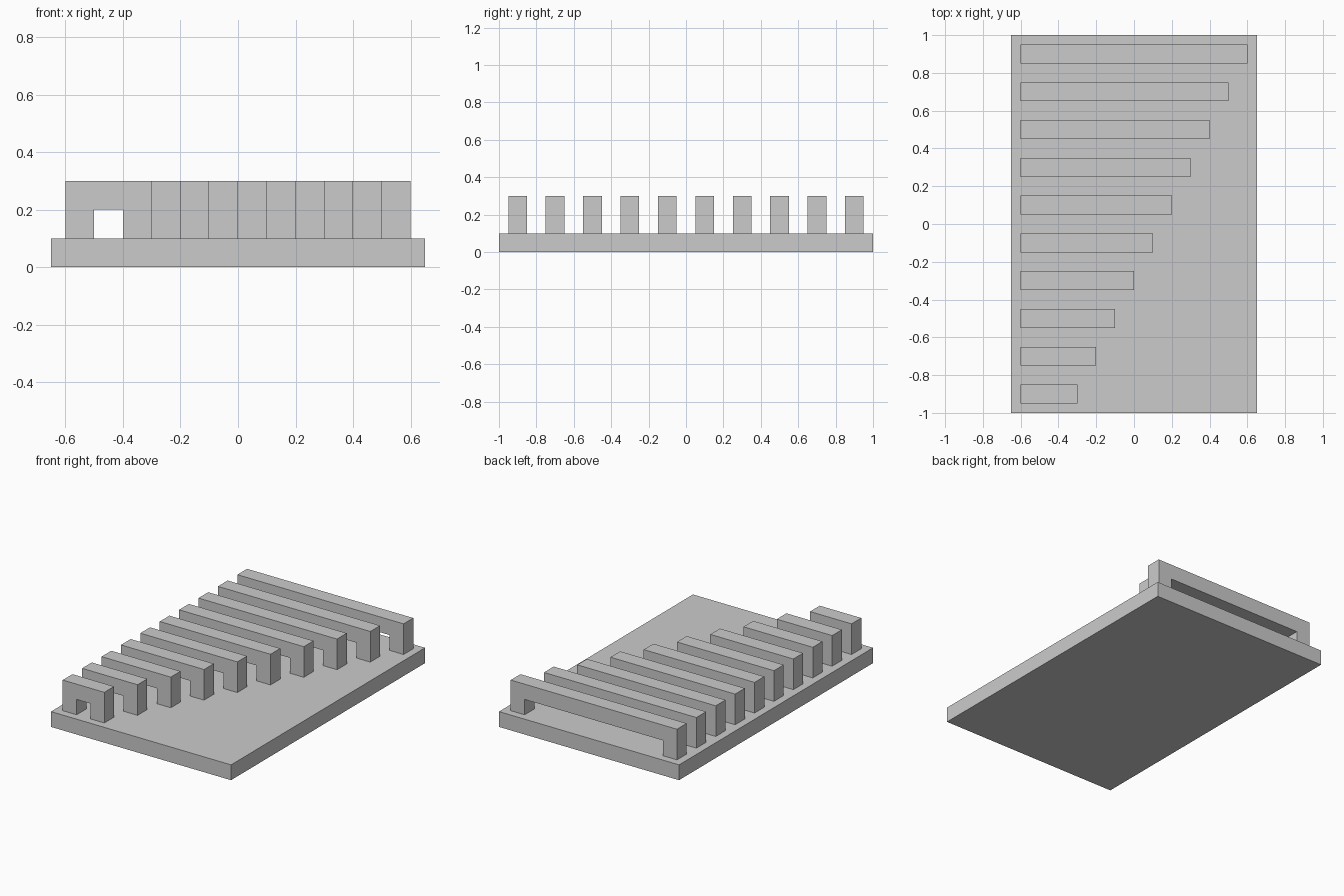
import bpy
import bmesh

default_cube = bpy.data.objects.get("Cube")
if default_cube:
    bpy.data.objects.remove(default_cube, do_unlink=True)

# Single matte grey
grey = bpy.data.materials.new("light_grey")
grey.use_nodes = True
colour = (0.6, 0.6, 0.6, 1)
grey.diffuse_color = colour
grey.node_tree.nodes["Principled BSDF"].inputs["Base Color"].default_value = colour


def extrude_profile(name, profile, y_front, depth):
    """Extrude an XZ outline backwards along y."""
    bm = bmesh.new()
    face = bm.faces.new([bm.verts.new((x, y_front, z)) for x, z in profile])
    result = bmesh.ops.extrude_face_region(bm, geom=[face])
    moved = [v for v in result["geom"] if isinstance(v, bmesh.types.BMVert)]
    bmesh.ops.translate(bm, verts=moved, vec=(0, depth, 0))
    bmesh.ops.recalc_face_normals(bm, faces=bm.faces)
    mesh = bpy.data.meshes.new(name)
    bm.to_mesh(mesh)
    bm.free()
    mesh.materials.append(grey)
    obj = bpy.data.objects.new(name, mesh)
    bpy.context.collection.objects.link(obj)
    return obj


# Base plate
HALF_WIDTH, BASE_TOP = 0.65, 0.1
extrude_profile("base_plate", [(-HALF_WIDTH, 0), (HALF_WIDTH, 0),
                               (HALF_WIDTH, BASE_TOP), (-HALF_WIDTH, BASE_TOP)], -1, 2)

# Row of bridges, each with a longer span than the one in front
LEFT, LEG, BAR_BOTTOM, BAR_TOP = -0.6, 0.1, 0.2, 0.3
for i in range(10):
    right = LEFT + 0.3 + 0.1 * i
    outline = [(LEFT, BASE_TOP), (LEFT + LEG, BASE_TOP),
               (LEFT + LEG, BAR_BOTTOM), (right - LEG, BAR_BOTTOM),
               (right - LEG, BASE_TOP), (right, BASE_TOP),
               (right, BAR_TOP), (LEFT, BAR_TOP)]
    extrude_profile(f"bridge_{i + 1}", outline, -0.95 + 0.2 * i, 0.1)
